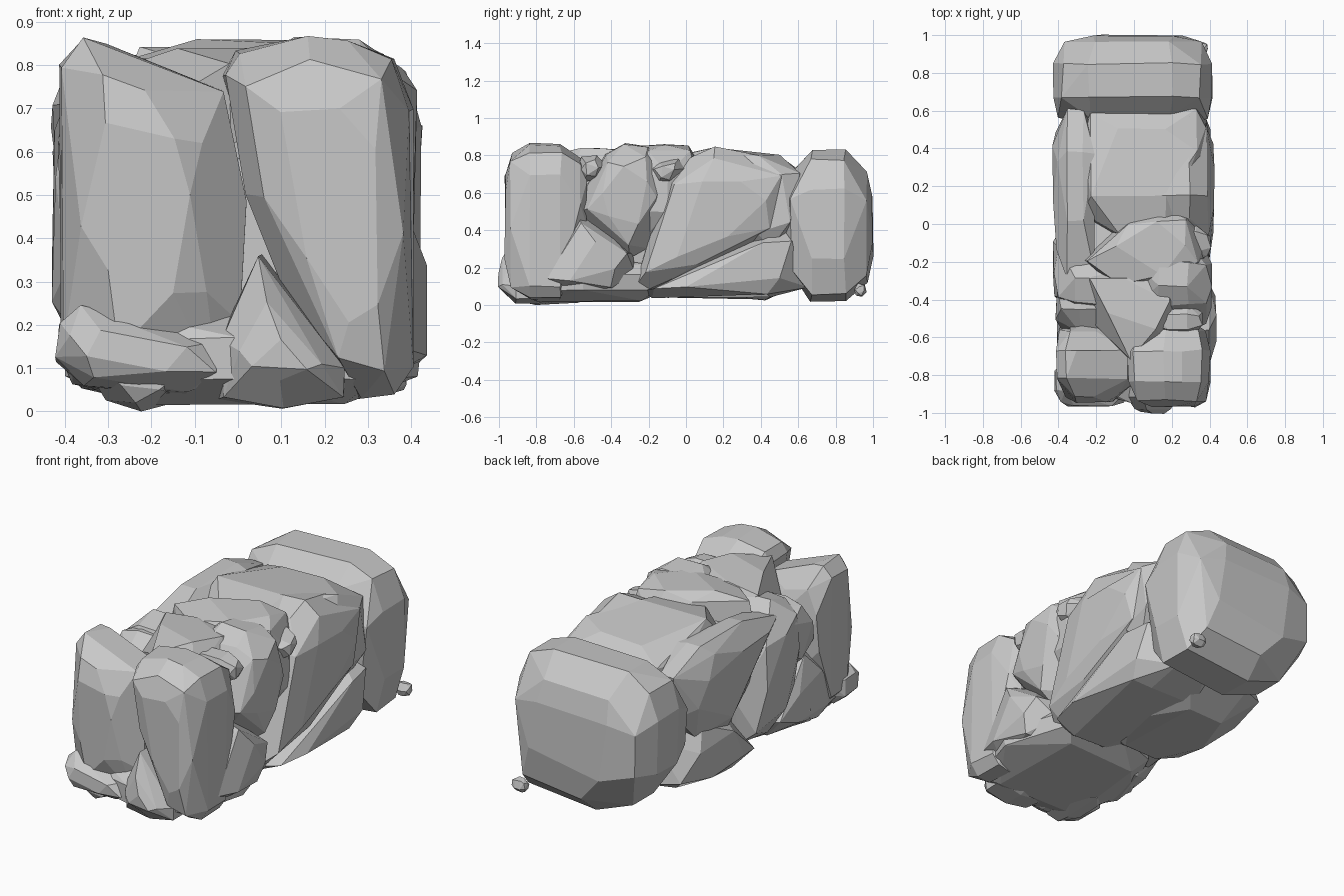
import bpy, bmesh, math, random
from mathutils import Vector

random.seed(7)
default_cube = bpy.data.objects.get("Cube")
if default_cube:
    bpy.data.objects.remove(default_cube, do_unlink=True)

stone_grey = bpy.data.materials.new("stone grey")
stone_grey.use_nodes = True
colour = (.58, .58, .58, 1)
stone_grey.diffuse_color = colour
stone_grey.node_tree.nodes["Principled BSDF"].inputs["Base Color"].default_value = colour


def place(axis, a, b, depth):
    """Turn outline coordinates and a depth into a point."""
    return {"x": Vector((depth, a, b)),
            "y": Vector((a, depth, b)),
            "z": Vector((a, b, depth))}[axis]


def stone(name, axis, outline, start, end, taper_start=(.8, .8), taper_end=(.8, .8),
          drift=(0, 0), rough=.007):
    """Faceted convex stone: an outline swept along an axis, tapered (and shifted) at its ends."""
    ca = sum(p[0] for p in outline) / len(outline)
    cb = sum(p[1] for p in outline) / len(outline)
    full = (1, 1)
    rings = [  # depth, taper, extra scale, share of the drift, first point and step
        (0, taper_start, .68, 0, 1, 2), (.07, taper_start, 1, 0, 0, 2), (.3, full, 1, 0, 0, 1),
        (.68, full, 1, 0, 0, 1), (.93, taper_end, 1, 1, 0, 2), (1, taper_end, .68, 1, 1, 2)]
    bm = bmesh.new()
    for t, taper, scale, share, first, step in rings:
        for a, b in outline[first::step]:
            p = place(axis,
                      ca + (a - ca) * taper[0] * scale + drift[0] * share,
                      cb + (b - cb) * taper[1] * scale + drift[1] * share,
                      start + (end - start) * t)
            p += Vector([random.uniform(-rough, rough) for _ in range(3)])
            p.z = max(p.z, 0)
            bm.verts.new(p)
    hull = bmesh.ops.convex_hull(bm, input=bm.verts)
    loose = {v for v in hull["geom_interior"] + hull["geom_unused"]
             if isinstance(v, bmesh.types.BMVert)}
    bmesh.ops.delete(bm, geom=list(loose), context="VERTS")
    # merge nearly flat neighbours into broad chiselled facets
    bmesh.ops.dissolve_limit(bm, angle_limit=math.radians(11), verts=bm.verts, edges=bm.edges)
    bmesh.ops.recalc_face_normals(bm, faces=bm.faces)
    mesh = bpy.data.meshes.new(name)
    bm.to_mesh(mesh)
    bm.free()
    mesh.materials.append(stone_grey)
    obj = bpy.data.objects.new(name, mesh)
    bpy.context.collection.objects.link(obj)


# Front end: two tall stones with low stones at their feet
stone("front_left_tall_stone", "y",
      [(-.03, .78), (0, .83), (.16, .862), (.25, .85), (.36, .81), (.4, .7), (.41, .4),
       (.4, .1), (.36, .04), (.28, .03), (.24, .08), (.11, .26), (.02, .5)],
      -.965, -.53, (.82, .88), (.85, .55), (0, .1))
stone("front_right_tall_stone", "y",
      [(-.43, .68), (-.41, .8), (-.36, .86), (-.31, .85), (-.2, .81), (-.04, .74), (-.01, .65),
       (.025, .48), (0, .2), (-.05, .05), (-.3, .04), (-.41, .15), (-.43, .4)],
      -.94, -.54, (.65, .78), (.85, .7))
stone("front_right_foot_stone", "y",
      [(-.41, .2), (-.36, .24), (-.23, .21), (-.03, .165), (-.02, .08), (-.12, .04),
       (-.35, .06), (-.42, .12)],
      -.96, -.7, (.88, .7))
stone("front_centre_foot_stone", "y",
      [(.05, .36), (.11, .24), (.25, .1), (.24, .03), (.1, .01), (-.04, .03), (-.04, .16)],
      -1, -.7, (.65, .5))
stone("front_under_stone", "y",
      [(-.4, .15), (-.3, .03), (-.23, 0), (-.14, .03), (-.08, .12), (-.25, .2)],
      -.92, -.55)

# Left flank
stone("left_front_wedge", "x",
      [(-.79, .12), (-.75, .25), (-.57, .48), (-.45, .42), (-.28, .28), (-.27, .17), (-.38, .08), (-.7, .05)],
      .43, -.05, (.86, .86), (.9, .9))
stone("left_middle_stone", "x",
      [(-.57, .5), (-.54, .62), (-.43, .81), (-.33, .86), (-.2, .84), (-.11, .73), (-.12, .58),
       (-.2, .3), (-.31, .25), (-.47, .38)],
      .41, 0, (.82, .8))
stone("left_large_stone", "x",
      [(-.28, .1), (-.16, .45), (-.1, .68), (.03, .79), (.15, .845), (.4, .8), (.57, .73),
       (.61, .6), (.5, .4), (.28, .27), (.05, .15), (-.2, .08)],
      .42, 0, (.86, .82), (.85, .85))
stone("left_back_wedge", "x",
      [(-.24, .07), (.1, .2), (.35, .34), (.5, .42), (.6, .36), (.65, .1), (.45, .04), (-.18, .035)],
      .41, -.1, (.88, .86), (.9, .9))
stone("left_upper_chip_front", "x",
      [(-.58, .72), (-.56, .79), (-.48, .8), (-.42, .74), (-.47, .67), (-.55, .66)],
      .36, .1, (.7, .7), rough=.003)
stone("left_upper_chip_rear", "x",
      [(-.2, .73), (-.15, .77), (-.04, .78), (-.01, .73), (-.08, .65), (-.16, .64)],
      .405, .15, (.7, .7), rough=.003)

# Right flank
stone("right_front_wedge", "x",
      [(-.8, .1), (-.66, .42), (-.48, .5), (-.32, .3), (-.22, .15), (-.3, .05), (-.6, .04), (-.76, .06)],
      -.41, .05, (.82, .82), (.9, .9))
stone("right_front_upper_stone", "x",
      [(-.59, .5), (-.58, .66), (-.45, .76), (-.28, .74), (-.25, .5), (-.4, .34)],
      -.41, 0, (.8, .8), (.9, .9))
stone("right_leaning_stone", "x",
      [(0, .12), (-.26, .09), (-.4, .3), (-.5, .6), (-.42, .77), (-.28, .8), (-.1, .66), (.02, .36)],
      -.425, -.05, (.82, .82), (.88, .88))
stone("right_rear_upper_stone", "x",
      [(-.28, .74), (-.12, .52), (.16, .3), (.42, .33), (.58, .5), (.61, .72), (.38, .81), (.02, .81)],
      -.425, -.2, (.72, .78), (.95, .93))
stone("right_rear_lower_stone", "x",
      [(-.14, .07), (.08, .35), (.4, .42), (.6, .34), (.64, .12), (.42, .03), (.1, .03), (-.1, .04)],
      -.4, .15, (.82, .82), (.85, .85))

# Top course, base and the fill between them
stone("top_front_stone", "z",
      [(-.25, -.28), (-.23, -.5), (-.02, -.74), (.17, -.63), (.21, -.45), (.27, -.4), (.2, -.26), (-.1, -.2)],
      .35, .835, taper_end=(.93, .93))
stone("top_middle_stone", "z",
      [(-.28, -.2), (-.2, -.12), (-.05, .02), (.14, .11), (.3, .05), (.38, -.1), (.37, -.22),
       (.2, -.36), (-.1, -.34)],
      .35, .855, taper_end=(.9, .88))
stone("top_rear_stone", "x",
      [(-.05, .4), (-.05, .8), (.15, .845), (.5, .8), (.6, .74), (.6, .4), (.3, .3), (.1, .3)],
      -.28, .38, (.97, .97), (.5, .92), (.17, -.02))
stone("base_stone", "z",
      [(-.32, -.86), (0, -.95), (.32, -.87), (.42, -.55), (.3, -.16), (0, -.1), (-.25, -.18), (-.4, -.5)],
      .005, .24, (.78, .78), (.9, .9))
stone("inner_fill_stone", "y",
      [(-.27, .12), (-.3, .4), (-.25, .7), (0, .74), (.25, .7), (.3, .4), (.27, .12), (0, .08)],
      -.8, .85)

# Back end: one broad stone across the whole width, with a chip at its foot
stone("back_end_stone", "y",
      [(-.425, .6), (-.38, .74), (-.24, .82), (0, .835), (.2, .83), (.35, .78), (.41, .62),
       (.415, .25), (.36, .06), (.15, .03), (-.05, .02), (-.28, .1), (-.41, .3)],
      .53, 1, (.95, .68), (.88, .72), (0, -.02))
stone("back_chip", "x",
      [(.9, .08), (.92, .115), (.955, .11), (.965, .07), (.94, .045), (.91, .05)],
      .31, .39, rough=.002)
